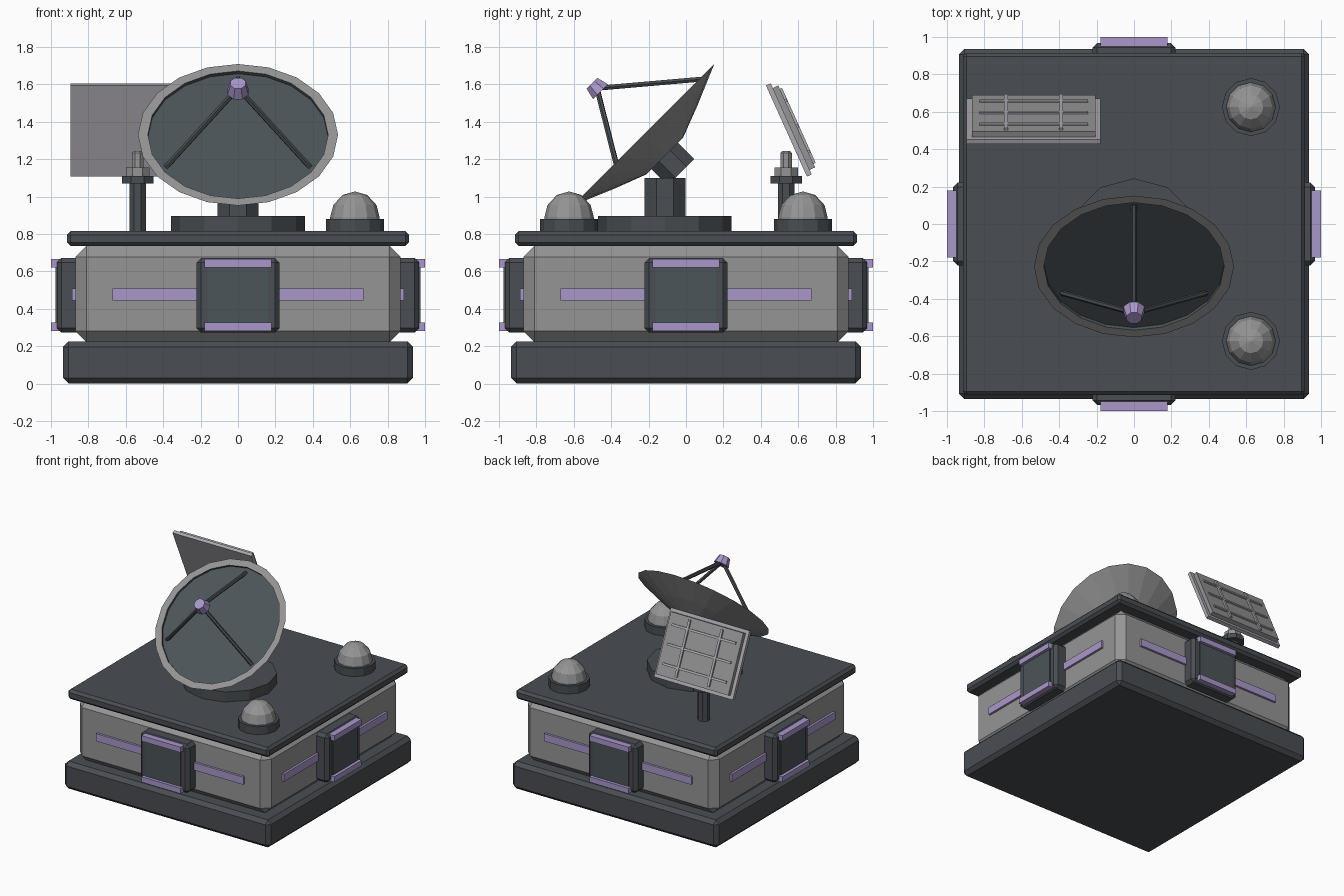
import bpy, bmesh, math
from mathutils import Matrix, Vector

if "Cube" in bpy.data.objects:
    bpy.data.objects.remove(bpy.data.objects["Cube"])


def mat(name, r, g, b):
    m = bpy.data.materials.new(name)
    m.diffuse_color = (r, g, b, 1)
    m.use_nodes = True
    m.node_tree.nodes["Principled BSDF"].inputs["Base Color"].default_value = m.diffuse_color
    return m


DARK = mat("dark_grey", 0.067, 0.075, 0.084)
SLATE = mat("slate", 0.072, 0.090, 0.098)
GREY = mat("mid_grey", 0.30, 0.30, 0.30)
PALE = mat("pale_grey", 0.42, 0.40, 0.44)
PURPLE = mat("purple", 0.40, 0.31, 0.60)
I = Matrix.Identity(4)


def finish(bm, name, mats, M=I):
    bmesh.ops.recalc_face_normals(bm, faces=bm.faces[:])
    me = bpy.data.meshes.new(name)
    bm.to_mesh(me)
    bm.free()
    me.transform(M)
    for m in mats:
        me.materials.append(m)
    ob = bpy.data.objects.new(name, me)
    bpy.context.collection.objects.link(ob)
    return ob


def box(name, lo, hi, m, M=I, bevel=0):
    """Box between two corners, with an optional chamfer on all edges."""
    lo, hi = Vector(lo), Vector(hi)
    bm = bmesh.new()
    bmesh.ops.create_cube(bm, size=1)
    for v in bm.verts:
        v.co = Vector(a * b for a, b in zip(v.co, hi - lo)) + (lo + hi) / 2
    if bevel:
        bmesh.ops.bevel(bm, geom=bm.edges[:], offset=bevel, segments=1,
                        affect='EDGES', profile=0.5)
    return finish(bm, name, [m], M)


def lathe(name, profile, n, mats, M=I, turn=0.0, inner_from=None):
    """Revolve (radius, height) points around z; end rings are capped.
    Bands from index inner_from onward use the second material."""
    bm = bmesh.new()
    rings = []
    for r, z in profile:
        if r == 0:
            rings.append([bm.verts.new((0, 0, z))])
        else:
            rings.append([bm.verts.new((r * math.cos(turn + 2 * math.pi * i / n),
                                        r * math.sin(turn + 2 * math.pi * i / n), z))
                          for i in range(n)])
    for k in range(len(rings) - 1):
        a, b = rings[k], rings[k + 1]
        for i in range(n):
            j = (i + 1) % n
            vs = [a[i % len(a)], a[j % len(a)], b[j % len(b)], b[i % len(b)]]
            f = bm.faces.new(list(dict.fromkeys(vs)))
            if inner_from is not None and k >= inner_from:
                f.material_index = 1
    for k, ring in ((0, rings[0]), (1, rings[-1])):
        if len(ring) > 1:
            f = bm.faces.new(ring)
            f.material_index = 1 if (k and inner_from is not None) else 0
    return finish(bm, name, mats, M)


def rod(name, a, b, r, n, m, M=I):
    a, b = Vector(a), Vector(b)
    R = (b - a).to_track_quat('Z', 'Y').to_matrix().to_4x4()
    return lathe(name, [(r, 0), (r, (b - a).length)], n, [m],
                 M @ Matrix.Translation(a) @ R)


# Building: plinth, body, roof slab
box("plinth", (-.936, -.936, 0), (.936, .936, .226), DARK, bevel=.03)
box("body", (-.87, -.87, .22), (.87, .87, .737), GREY, bevel=.06)
box("roof", (-.915, -.915, .735), (.915, .915, .815), DARK, bevel=.02)

# Hatch and light strips on each of the four sides
side_names = ("front", "right", "back", "left")
for k, s in enumerate(side_names):
    R = Matrix.Rotation(k * math.pi / 2, 4, 'Z')
    box(s + "_light_strip", (-.67, -.888, .445), (.67, -.86, .507), PURPLE, R)
    box(s + "_hatch_frame", (-.222, -.968, .272), (.222, -.84, .672), DARK, R, .025)
    box(s + "_hatch_panel", (-.16, -.975, .325), (.16, -.95, .62), SLATE, R)
    for tag, z in (("lower", .282), ("upper", .62)):
        box(f"{s}_{tag}_hatch_light", (-.178, -1, z), (.178, -.95, z + .045), PURPLE, R)

# Two sensor domes on the right of the roof
for tag, y in (("front", -.625), ("back", .625)):
    T = Matrix.Translation((.625, y, .815))
    lathe(tag + "_dome_base", [(.155, -.01), (.155, .065)], 12, [DARK], T)
    lathe(tag + "_dome", [(.132, .06), (.132, .075), (.115, .14), (.066, .193), (0, .212)],
          12, [GREY], T)

# Dish pedestal
P = Matrix.Translation((0, -.113, 0))
lathe("dish_turntable", [(.357, .805), (.357, .897)], 12, [DARK], P)
lathe("dish_post", [(.118, .89), (.118, 1.1)], 8, [DARK], P, math.pi / 8)

# Dish, tilted 45 degrees; local z is the pointing axis, the rim lies at z = 0
D = Matrix.Translation((0, -.227, 1.33)) @ Matrix.Rotation(math.pi / 4, 4, 'X')
lathe("dish", [(.14, -.16), (.31, -.095), (.535, 0), (.482, 0), (.482, -.02)],
      20, [GREY, SLATE], D, inner_from=3)
lathe("dish_mount", [(.108, -.284), (.108, -.12)], 8, [DARK], D, math.pi / 8)
lathe("feed_horn", [(.061, .325), (.044, .39)], 8, [PURPLE], D, math.pi / 8)
for i in range(3):
    a = math.radians(90 + 120 * i)
    foot = (.445 * math.cos(a), .445 * math.sin(a), -.022)
    rod(f"feed_strut_{i + 1}", foot, (.02 * math.cos(a), .02 * math.sin(a), .335),
        .015, 6, DARK, D)

# Solar panel mast
S = Matrix.Translation((-.537, .535, 0))
for name, r, z0, z1, m in (("mast", .044, .805, 1.08, DARK), ("mast_collar", .084, 1.07, 1.11, DARK),
                           ("mast_cap", .063, 1.11, 1.155, GREY)):
    lathe(name, [(r / math.cos(math.pi / 8), z0), (r / math.cos(math.pi / 8), z1)], 8, [m], S, math.pi / 8)
lathe("mast_pin", [(.033, 1.15), (.033, 1.232), (.024, 1.243)], 8, [GREY], S, math.pi / 8)

# Solar panel: local y runs up the slope, local z points to the back and up
u, n = Vector((0, -.41, .912)), Vector((0, .912, .41))
B = Matrix((Vector((-1, 0, 0)), u, n)).transposed().to_4x4()
B.translation = (-.537, .537, 1.35)
box("solar_back_plate", (-.358, -.267, 0), (.358, .267, .028), PALE, B)
box("solar_cells", (-.33, -.24, .02), (.33, .24, .06), GREY, B)
for i, x in enumerate((-.147, .147)):
    box(f"solar_long_bar_{i + 1}", (x - .01, -.22, .05), (x + .01, .22, .073), PALE, B)
for i, y in enumerate((-.15, 0, .15)):
    box(f"solar_cross_bar_{i + 1}", (-.29, y - .009, .05), (.29, y + .009, .07), PALE, B)
